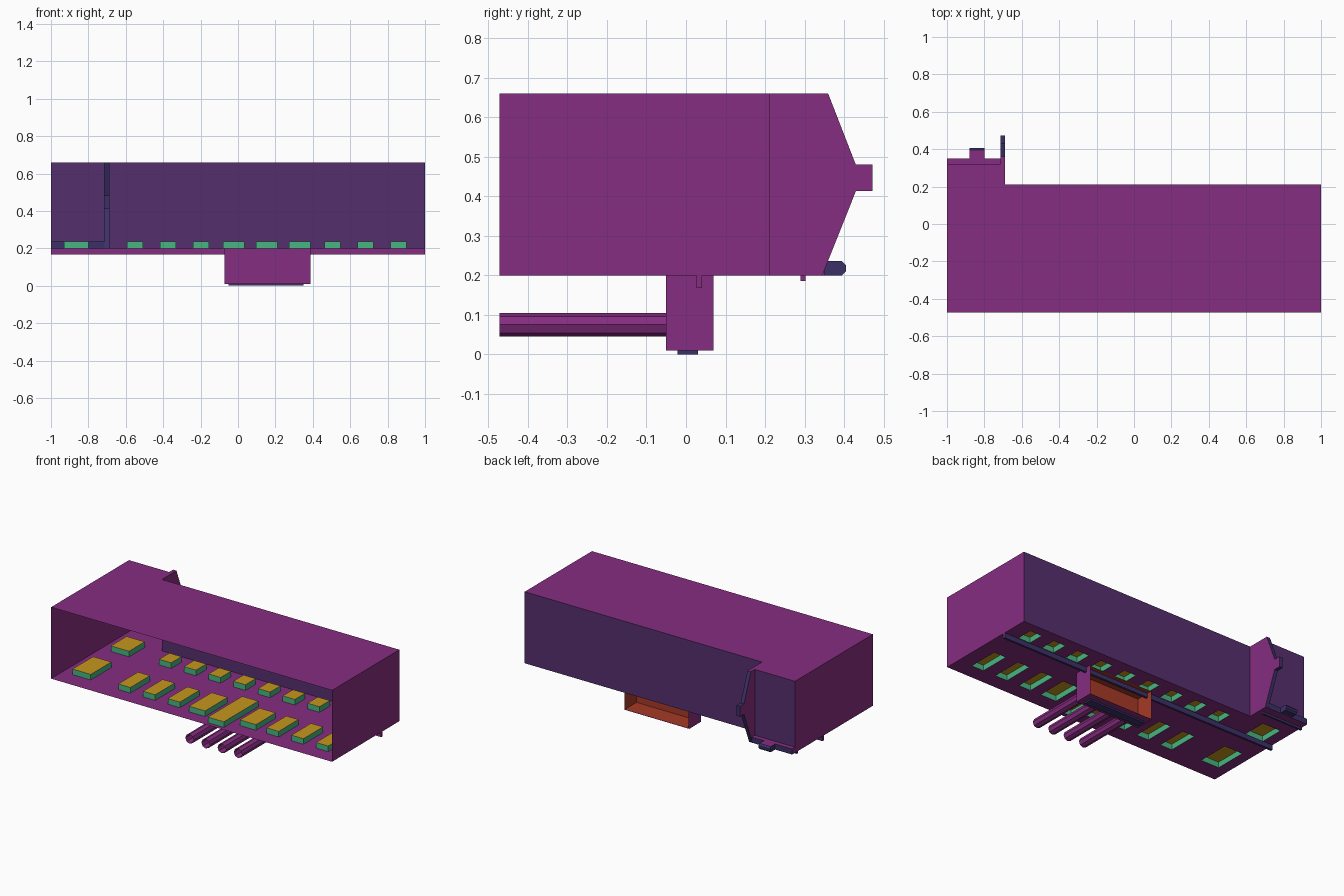
import bpy, bmesh, math

if "Cube" in bpy.data.objects:
    bpy.data.objects.remove(bpy.data.objects["Cube"])

def material(name, rgb):
    m = bpy.data.materials.new(name)
    m.diffuse_color = (*rgb, 1)
    m.use_nodes = True
    m.node_tree.nodes["Principled BSDF"].inputs["Base Color"].default_value = m.diffuse_color
    return m

MATS = {n: material(n, c) for n, c in {
    "purple": (0.24, 0.026, 0.22), "indigo": (0.09, 0.028, 0.155),
    "navy": (0.045, 0.03, 0.14), "teal": (0.065, 0.46, 0.22),
    "yellow": (0.56, 0.31, 0.013), "orange_red": (0.38, 0.042, 0.02)}.items()}

def make(name, faces):
    """Object from (points, colour) faces; touching corners are welded."""
    bm, used = bmesh.new(), []
    for pts, colour in faces:
        if colour not in used:
            used.append(colour)
        f = bm.faces.new([bm.verts.new(p) for p in pts])
        f.material_index = used.index(colour)
    bmesh.ops.remove_doubles(bm, verts=bm.verts, dist=1e-5)
    bmesh.ops.recalc_face_normals(bm, faces=bm.faces)
    me = bpy.data.meshes.new(name)
    bm.to_mesh(me)
    bm.free()
    for c in used:
        me.materials.append(MATS[c])
    ob = bpy.data.objects.new(name, me)
    bpy.context.collection.objects.link(ob)
    return ob

def box_faces(x0, x1, y0, y1, z0, z1, **colours):
    """Faces of a box; only the sides given a colour are made."""
    sides = {
        "left": [(x0, y0, z0), (x0, y1, z0), (x0, y1, z1), (x0, y0, z1)],
        "right": [(x1, y0, z0), (x1, y1, z0), (x1, y1, z1), (x1, y0, z1)],
        "front": [(x0, y0, z0), (x1, y0, z0), (x1, y0, z1), (x0, y0, z1)],
        "back": [(x0, y1, z0), (x1, y1, z0), (x1, y1, z1), (x0, y1, z1)],
        "bottom": [(x0, y0, z0), (x1, y0, z0), (x1, y1, z0), (x0, y1, z0)],
        "top": [(x0, y0, z1), (x1, y0, z1), (x1, y1, z1), (x0, y1, z1)]}
    return [(sides[s], c) for s, c in colours.items()]

FRONT, BACK, ANNEX, LIP = -0.472, 0.212, 0.32, 0.35
FLOOR, TOP, PAD = 0.2, 0.66, 0.236
FX0, FX1 = -0.714, -0.69            # fin thickness

# Floor pads: a wide pair at the left, then nine columns in two rows
pads = [(-0.93, -0.80, -0.355, -0.145), (-0.93, -0.80, 0.035, 0.195)]
for i in range(9):
    x = -0.55 + 0.176 * i
    w = 0.057 if i in (3, 4, 5) else 0.043
    d = {3: 0.115, 4: 0.175}.get(i, 0.1)
    pads.append((x - w, x + w, -0.27 - d, -0.27 + d))
    pads.append((x - 0.043, x + 0.043, 0.045, 0.15))
for i, p in enumerate(pads):
    make(f"floor_pad_{i + 1}", box_faces(*p, FLOOR, PAD, left="teal", right="teal",
         front="teal", back="teal", top="yellow"))

# Floor sheet with an opening under every pad
xs = sorted({-1, 1, FX1} | {v for p in pads for v in p[:2]})
ys = sorted({FRONT, BACK, LIP} | {v for p in pads for v in p[2:]})
cells = []
for x0, x1 in zip(xs, xs[1:]):
    for y0, y1 in zip(ys, ys[1:]):
        cx, cy = (x0 + x1) / 2, (y0 + y1) / 2
        hole = any(p[0] < cx < p[1] and p[2] < cy < p[3] for p in pads)
        if not hole and (cy < BACK or cx < FX1):
            cells += box_faces(x0, x1, y0, y1, FLOOR, FLOOR, bottom="purple")
make("floor", cells)

# Roof and walls of the open-fronted shell
roof = [(-1, FRONT), (1, FRONT), (1, BACK), (FX1, BACK), (FX1, 0.36),
        (FX0, 0.36), (FX0, ANNEX), (-1, ANNEX)]
make("roof", [([(x, y, TOP) for x, y in roof], "purple")])
make("right_wall", box_faces(1, 1, FRONT, BACK, FLOOR, TOP, left="purple"))
make("left_wall", box_faces(-1, -1, FRONT, ANNEX, FLOOR, TOP, left="purple"))
make("back_wall", box_faces(FX1, 1, BACK, BACK, FLOOR, TOP, back="indigo"))
make("annex_wall", box_faces(-1, FX0, ANNEX, ANNEX, PAD, TOP, back="indigo"))
make("annex_lip", box_faces(-1, FX0, ANNEX, LIP, FLOOR, PAD,
     left="purple", right="purple", back="navy", top="purple"))

# Hollow pointed fin beside the annex
edge = [(0.36, TOP), (0.43, 0.48), (0.472, 0.48), (0.472, 0.413), (0.43, 0.413), (0.345, FLOOR)]
fin = [([(x, y, z) for y, z in [(y0, TOP)] + edge + [(y0, FLOOR)]], "purple")
       for x, y0 in ((FX0, ANNEX), (FX1, BACK))]
for (y0, z0), (y1, z1) in zip(edge, edge[1:]):
    fin.append(([(FX0, y0, z0), (FX1, y0, z0), (FX1, y1, z1), (FX0, y1, z1)], "navy"))
make("fin", fin)

# Small chamfered latch tab on the lip
prof = [(LIP, FLOOR), (0.395, FLOOR), (0.405, 0.21), (0.405, 0.225), (0.395, PAD), (LIP, PAD)]
tab = [([(x, y, z) for y, z in prof], "navy") for x in (-0.88, -0.80)]
for (y0, z0), (y1, z1) in zip(prof, prof[1:]):
    tab.append(([(-0.88, y0, z0), (-0.80, y0, z0), (-0.80, y1, z1), (-0.88, y1, z1)],
                "purple" if z0 == PAD or z1 == PAD and y1 == LIP else "navy"))
make("latch_tab", tab)

# Rails under the floor
for name, x1, y0, y1, z0 in (("long_rail", 1, 0.027, 0.041, 0.168),
                             ("short_rail", FX0, 0.29, 0.302, 0.186)):
    make(name, box_faces(-1, x1, y0, y1, z0, FLOOR, left="purple", right="purple",
         front="purple", back="navy", bottom="navy"))

# Connector box below, open at the back, with a coloured lining
make("connector_box", box_faces(-0.072, 0.388, -0.05, 0.07, 0.01, FLOOR,
     left="purple", right="purple", front="purple", bottom="purple"))
make("connector_lining", box_faces(-0.068, 0.384, -0.046, 0.07, 0.014, FLOOR - 0.004,
     left="orange_red", right="orange_red", front="orange_red",
     bottom="orange_red", top="orange_red"))
make("foot_plate", box_faces(-0.05, 0.35, -0.022, 0.03, 0, 0.01, left="navy",
     right="navy", front="navy", back="navy", bottom="navy"))

# Four open eight-sided tubes
for i in range(4):
    cx = -0.015 + 0.115 * i
    ring = [(cx + 0.03 * math.sin(a * math.pi / 4), 0.075 + 0.03 * math.cos(a * math.pi / 4))
            for a in range(9)]
    make(f"tube_{i + 1}", [([(xa, FRONT, za), (xb, FRONT, zb), (xb, -0.05, zb), (xa, -0.05, za)],
         "purple") for (xa, za), (xb, zb) in zip(ring, ring[1:])])
